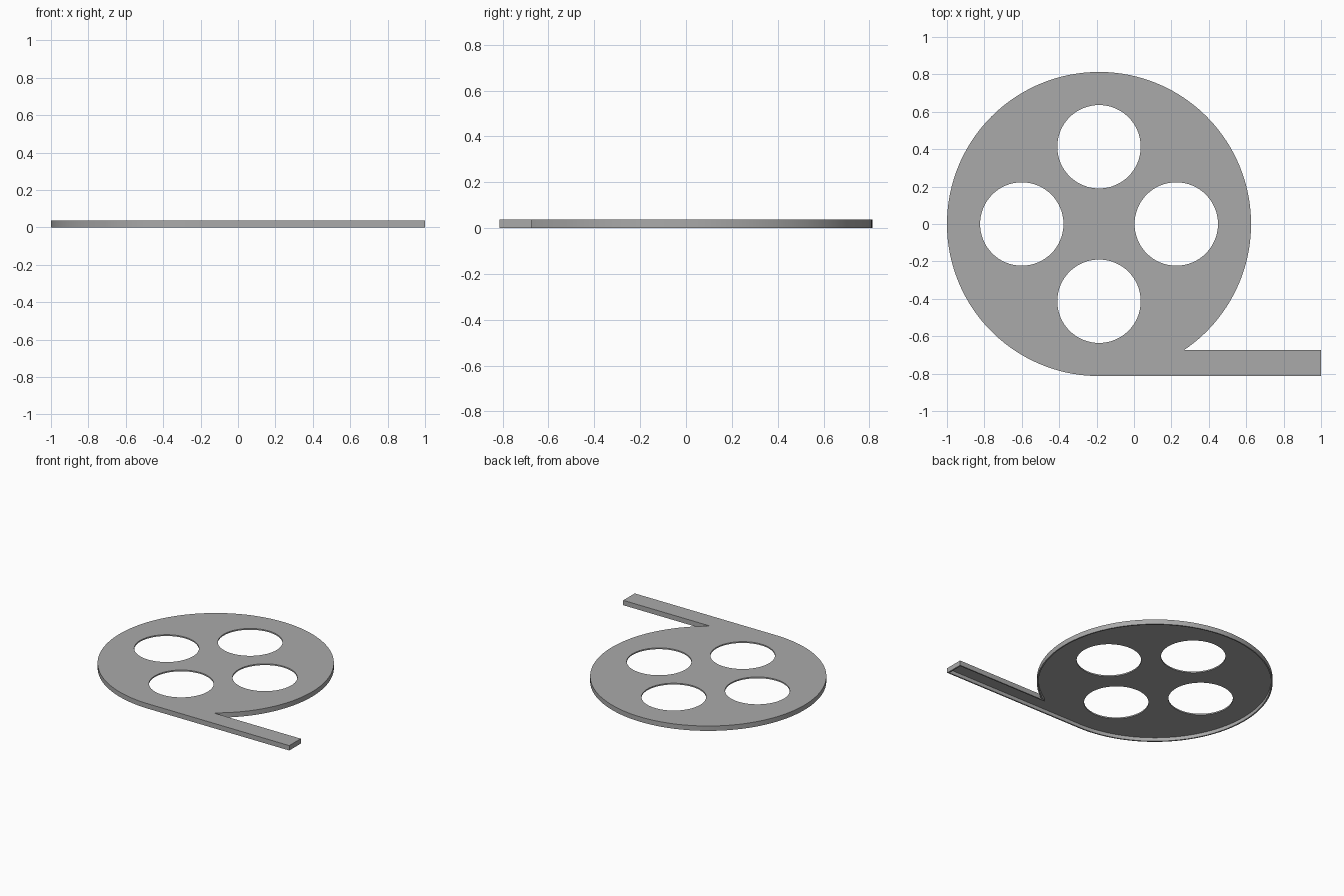
import bpy
import math

HEIGHT, PLATE, WALL = 0.037, 0.01, 0.01
CX, RADIUS = -0.187, 0.813
TAIL_TOP, TAIL_END = -0.675, 1.0
HOLE_R, HOLE_OFFSET = 0.223, 0.413

cube = bpy.data.objects.get("Cube")
if cube:
    bpy.data.objects.remove(cube, do_unlink=True)

grey = bpy.data.materials.new("grey")
grey.use_nodes = True
colour = (0.4, 0.4, 0.4, 1)
grey.diffuse_color = colour
grey.node_tree.nodes["Principled BSDF"].inputs["Base Color"].default_value = colour


def arc(cx, cy, r, start, end, n):
    return [(cx + r * math.cos(start + (end - start) * i / n),
             cy + r * math.sin(start + (end - start) * i / n)) for i in range(n + 1)]


def outline(inset):
    """Disc with a straight film tail, drawn inward by the inset."""
    r, top, end = RADIUS - inset, TAIL_TOP - inset, TAIL_END - inset
    start = math.asin(top / r)
    return arc(CX, 0, r, start, 1.5 * math.pi, 128) + [(end, -r), (end, top)]


def slab(name, loops, z0, z1):
    """Extrude filled closed loops between two heights and turn them into a mesh."""
    curve = bpy.data.curves.new(name, "CURVE")
    curve.dimensions = "2D"
    curve.fill_mode = "BOTH"
    curve.extrude = (z1 - z0) / 2
    for loop in loops:
        spline = curve.splines.new("POLY")
        spline.points.add(len(loop) - 1)
        for point, (x, y) in zip(spline.points, loop):
            point.co = (x, y, 0, 1)
        spline.use_cyclic_u = True
    ob = bpy.data.objects.new(name, curve)
    bpy.context.collection.objects.link(ob)
    ob.location.z = (z0 + z1) / 2
    bpy.ops.object.select_all(action="DESELECT")
    ob.select_set(True)
    bpy.context.view_layer.objects.active = ob
    bpy.ops.object.convert(target="MESH")
    ob = bpy.context.object
    ob.name = name
    # weld caps to walls so the solid is closed
    bpy.ops.object.mode_set(mode="EDIT")
    bpy.ops.mesh.select_all(action="SELECT")
    bpy.ops.mesh.remove_doubles(threshold=0.0001)
    bpy.ops.mesh.normals_make_consistent(inside=False)
    bpy.ops.object.mode_set(mode="OBJECT")
    ob.data.materials.clear()
    ob.data.materials.append(grey)
    return ob


# Reel face with four round windows and the film tail
windows = []
for k in range(4):
    a = k * math.pi / 2
    windows.append(arc(CX + HOLE_OFFSET * math.cos(a), HOLE_OFFSET * math.sin(a),
                       HOLE_R, 0, 2 * math.pi, 64)[:-1])
reel = slab("film_reel", [outline(0)] + windows, 0, HEIGHT)

# Hollow underside, leaving a thin plate and an outer rim
cavity = slab("underside_cavity", [outline(WALL)], -0.02, HEIGHT - PLATE)
cavity.hide_render = True
cut = reel.modifiers.new("hollow", "BOOLEAN")
cut.operation = "DIFFERENCE"
cut.solver = "EXACT"
cut.object = cavity
bpy.ops.object.select_all(action="DESELECT")
reel.select_set(True)
bpy.context.view_layer.objects.active = reel
bpy.ops.object.modifier_apply(modifier="hollow")
bpy.data.objects.remove(cavity, do_unlink=True)
bpy.ops.object.shade_smooth_by_angle(angle=math.radians(30))
